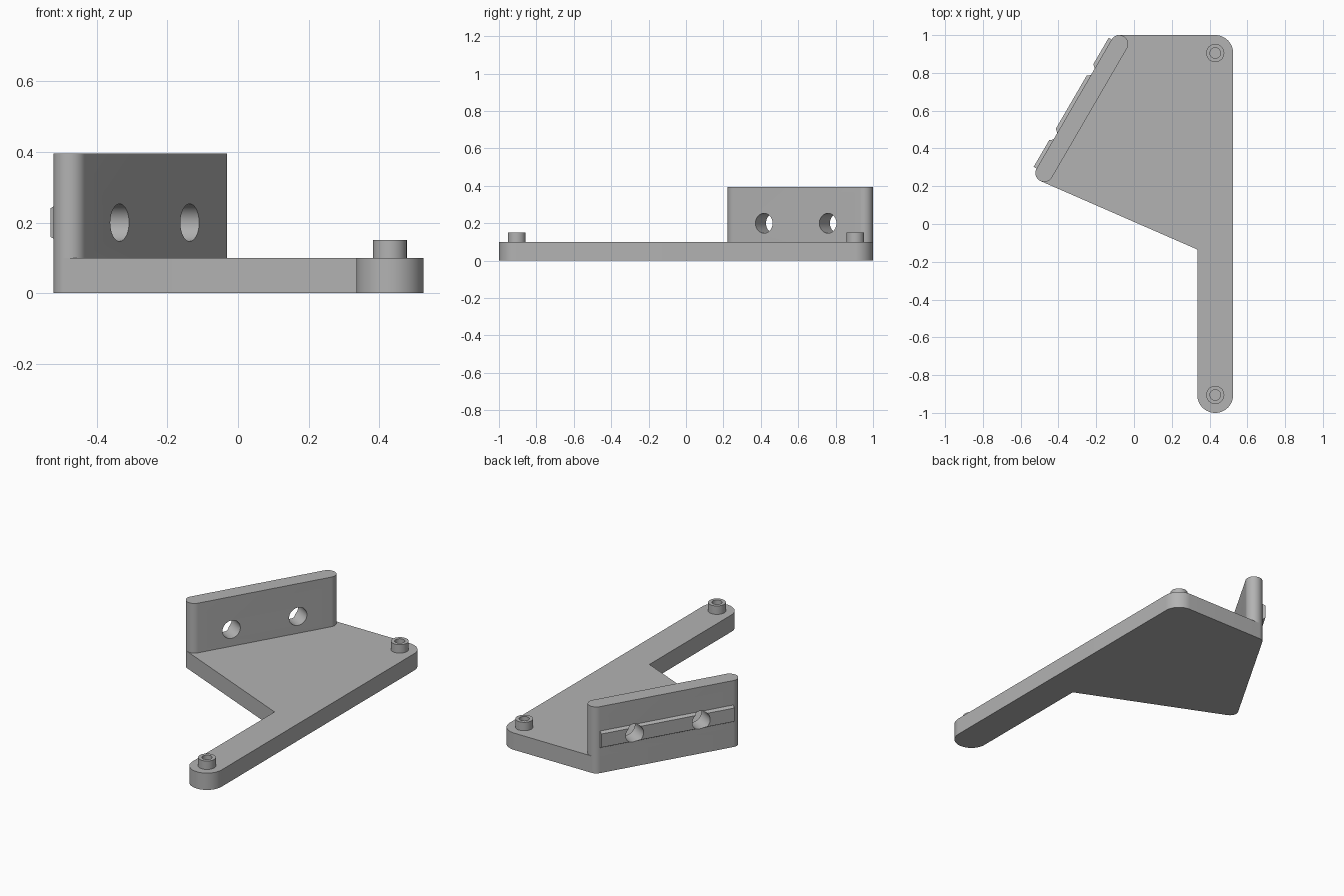
import bpy, bmesh
from math import radians, cos, sin, pi
from mathutils import Vector, Matrix

cube = bpy.data.objects.get("Cube")
if cube:
    bpy.data.objects.remove(cube, do_unlink=True)

GREY = (0.45, 0.45, 0.45, 1.0)
grey = bpy.data.materials.new("plain grey")
grey.use_nodes = True
grey.diffuse_color = GREY
grey.node_tree.nodes["Principled BSDF"].inputs["Base Color"].default_value = GREY

PLATE_TOP, WALL_TOP = 0.1, 0.395
ARM_R, WALL_R = 0.095, 0.047
ARM_FRONT, ARM_BACK = (0.43, -0.905), (0.43, 0.905)
WALL_LOW, WALL_HIGH = (-0.475, 0.27), (-0.078, 0.953)
WALL_LEN = (Vector(WALL_HIGH) - Vector(WALL_LOW)).length


def arc(centre, radius, start, end, steps=16):
    angles = [radians(start + (end - start) * i / steps) for i in range(steps + 1)]
    return [(centre[0] + radius * cos(a), centre[1] + radius * sin(a)) for a in angles]


def prism(name, outline, bottom, top, matrix=Matrix()):
    """Extrude a flat outline along local z."""
    bm = bmesh.new()
    face = bm.faces.new([bm.verts.new((x, y, bottom)) for x, y in outline])
    new = bmesh.ops.extrude_face_region(bm, geom=[face])["geom"]
    moved = [v for v in new if isinstance(v, bmesh.types.BMVert)]
    bmesh.ops.translate(bm, verts=moved, vec=(0, 0, top - bottom))
    bmesh.ops.recalc_face_normals(bm, faces=bm.faces)
    bm.transform(matrix)
    mesh = bpy.data.meshes.new(name)
    bm.to_mesh(mesh)
    bm.free()
    mesh.materials.append(grey)
    obj = bpy.data.objects.new(name, mesh)
    bpy.context.collection.objects.link(obj)
    return obj


def activate(obj):
    bpy.ops.object.select_all(action='DESELECT')
    obj.select_set(True)
    bpy.context.view_layer.objects.active = obj


def cut(obj, cutters):
    activate(obj)
    for cutter in cutters:
        mod = obj.modifiers.new("hole", 'BOOLEAN')
        mod.operation, mod.solver, mod.object = 'DIFFERENCE', 'EXACT', cutter
        bpy.ops.object.modifier_apply(modifier=mod.name)


# Base plate: long arm that widens towards the slanted wall
plate = prism("base_plate",
              arc(ARM_FRONT, ARM_R, 180, 360, 32) + arc(ARM_BACK, ARM_R, 0, 90)
              + arc(WALL_HIGH, WALL_R, 90, 150) + arc(WALL_LOW, WALL_R, 150, 246.4)
              + [(ARM_FRONT[0] - ARM_R, -0.135)], 0, PLATE_TOP)

# Upright wall with rounded ends
wall = prism("upright_wall",
             arc(WALL_LOW, WALL_R, 150, 330, 24) + arc(WALL_HIGH, WALL_R, -30, 150, 24),
             PLATE_TOP, WALL_TOP)

# Wall frame: local x is up, local y points outwards, local z runs along the wall
along = (Vector(WALL_HIGH) - Vector(WALL_LOW)).to_3d().normalized()
up = Vector((0, 0, 1))
outward = along.cross(up)
if outward.x > 0:
    outward = -outward
frame = Matrix.Translation((*WALL_LOW, 0)) @ Matrix((up, outward, along)).transposed().to_4x4()

# Bevelled rail on the outer face of the wall
rail = prism("locating_rail",
             [(0.15, WALL_R - 0.01), (0.15, WALL_R), (0.16, WALL_R + 0.018),
              (0.24, WALL_R + 0.018), (0.25, WALL_R), (0.25, WALL_R - 0.01)],
             0, WALL_LEN, frame)

# Two holes through wall and rail
cutters = []
for i, t in enumerate((0.25, 0.75)):
    place = (Matrix.Translation(Vector((*WALL_LOW, 0.2)) + along * WALL_LEN * t)
             @ outward.to_track_quat('Z', 'Y').to_matrix().to_4x4())
    cutters.append(prism(f"hole_cutter_{i}", arc((0, 0), 0.053, 0, 352.5, 47), -0.2, 0.2, place))
cut(wall, cutters)
cut(rail, cutters)
for cutter in cutters:
    bpy.data.objects.remove(cutter, do_unlink=True)

# Hollow pegs at both ends of the arm
parts = [plate, wall, rail]
for name, centre in (("front_peg", ARM_FRONT), ("back_peg", ARM_BACK)):
    peg = prism(name, arc(centre, 0.048, 0, 352.5, 47), PLATE_TOP, 0.15)
    bore = prism("peg_bore", arc(centre, 0.028, 0, 348.75, 31), 0.05, 0.2)
    cut(peg, [bore])
    cut(plate, [bore])
    bpy.data.objects.remove(bore, do_unlink=True)
    parts.append(peg)

# Smooth curved sides, crisp edges
for part in parts:
    activate(part)
    bpy.ops.object.shade_smooth_by_angle(angle=radians(30))
